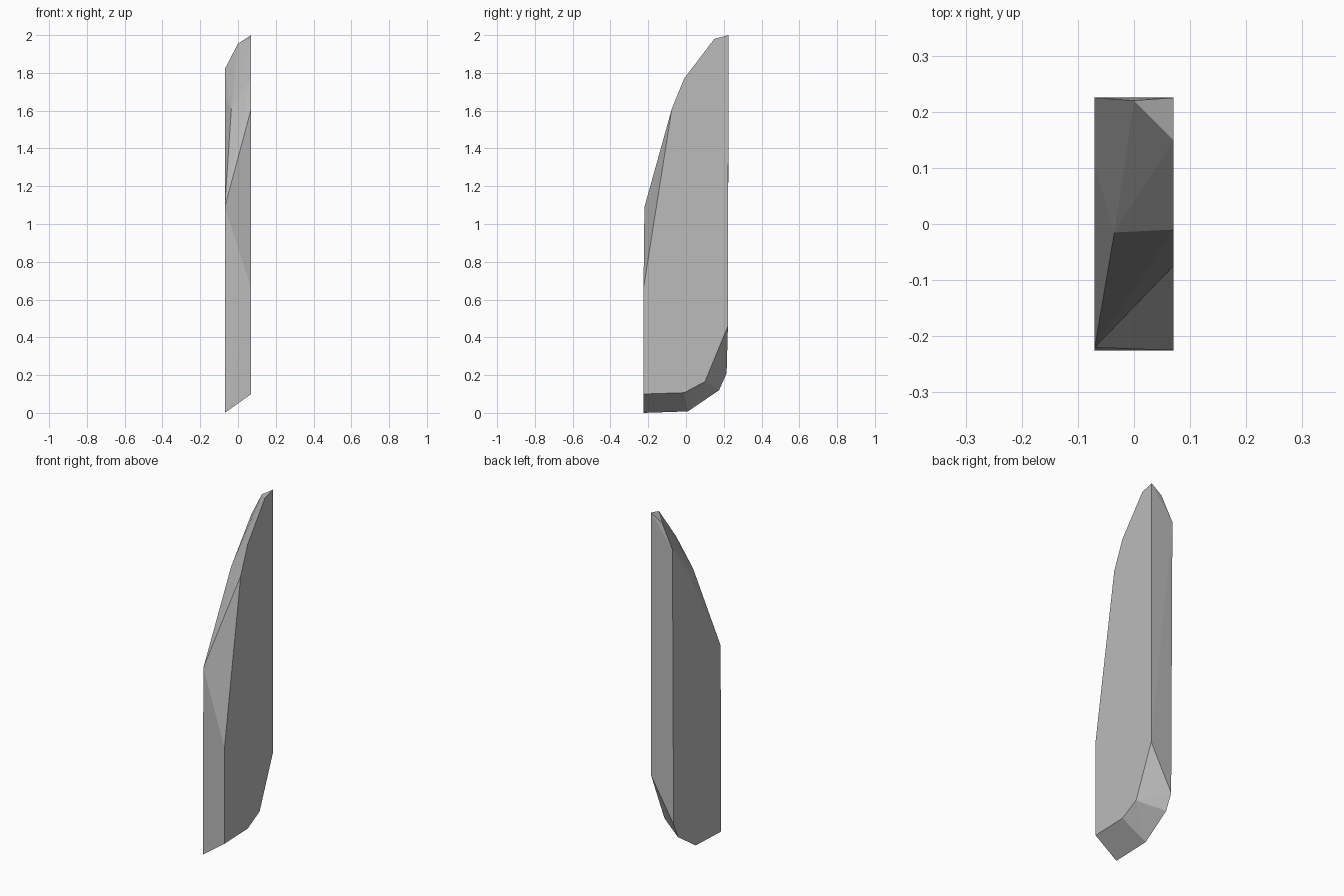
import bpy
import bmesh
import math

cube = bpy.data.objects.get("Cube")
if cube:
    bpy.data.objects.remove(cube, do_unlink=True)

# Plain grey stone
grey = bpy.data.materials.new("stone_grey")
grey.use_nodes = True
colour = (0.5, 0.5, 0.5, 1)
grey.diffuse_color = colour
grey.node_tree.nodes["Principled BSDF"].inputs["Base Color"].default_value = colour

HALF = 0.07

# Side outlines as (y, z), from the front foot round the back to the front shoulder
right_outline = [(-0.225, 0.10), (-0.01, 0.107), (0.10, 0.165), (0.222, 0.46),
                 (0.225, 2.0), (0.15, 1.98), (-0.01, 1.77), (-0.075, 1.61),
                 (-0.225, 0.66)]
left_outline = [(-0.225, 0.0), (0.01, 0.008), (0.175, 0.12), (0.215, 0.21),
                (0.225, 1.82), (0.105, 1.67), (-0.22, 1.09)]
# Chipped corners between the two sides
ridge = [(0, 0.22, 1.955), (-0.035, -0.015, 1.61)]

# Shard: the two outlines and the ridge wrapped in flat facets
bm = bmesh.new()
for x, outline in ((HALF, right_outline), (-HALF, left_outline)):
    for y, z in outline:
        bm.verts.new((x, y, z))
for point in ridge:
    bm.verts.new(point)
hull = bmesh.ops.convex_hull(bm, input=bm.verts[:])
spare = [v for v in bm.verts if not v.link_faces]
bmesh.ops.delete(bm, geom=spare, context='VERTS')

# Merge coplanar triangles into clean sides
bmesh.ops.dissolve_limit(bm, angle_limit=math.radians(0.5),
                         verts=bm.verts[:], edges=bm.edges[:])
bmesh.ops.recalc_face_normals(bm, faces=bm.faces[:])

mesh = bpy.data.meshes.new("stone_shard")
bm.to_mesh(mesh)
bm.free()
mesh.materials.append(grey)
shard = bpy.data.objects.new("stone_shard", mesh)
bpy.context.collection.objects.link(shard)
